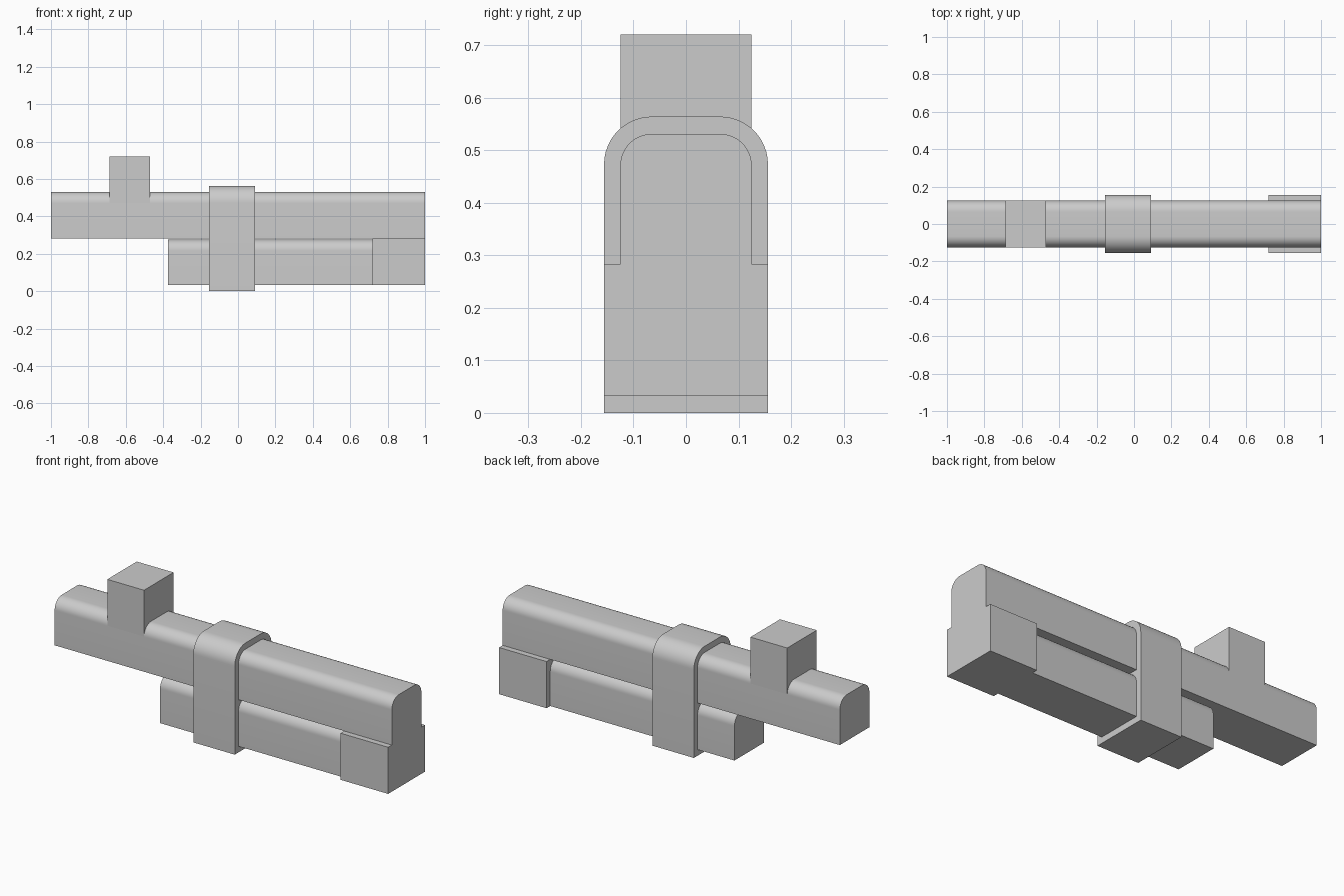
import bpy, bmesh, math

if "Cube" in bpy.data.objects:
    bpy.data.objects.remove(bpy.data.objects["Cube"])


def extrude_profile(name, pts, x0, x1):
    """Extrude a closed (y, z) outline along x."""
    bm = bmesh.new()
    face = bm.faces.new([bm.verts.new((x0, y, z)) for y, z in pts])
    res = bmesh.ops.extrude_face_region(bm, geom=[face])
    verts = [g for g in res["geom"] if isinstance(g, bmesh.types.BMVert)]
    bmesh.ops.translate(bm, verts=verts, vec=(x1 - x0, 0, 0))
    bmesh.ops.recalc_face_normals(bm, faces=bm.faces)
    mesh = bpy.data.meshes.new(name)
    bm.to_mesh(mesh)
    bm.free()
    obj = bpy.data.objects.new(name, mesh)
    bpy.context.collection.objects.link(obj)
    bpy.context.view_layer.objects.active = obj
    bpy.ops.object.select_all(action='DESELECT')
    obj.select_set(True)
    bpy.ops.object.shade_smooth_by_angle(angle=math.radians(30))
    return obj


def outline(half, z0, z1, r=0.0, steps=12):
    """Rectangle with optionally rounded top corners."""
    pts = [(-half, z0), (half, z0)]
    if r == 0:
        return pts + [(half, z1), (-half, z1)]
    for side, start in ((1, 0), (-1, 90)):
        for i in range(steps + 1):
            a = math.radians(start + 90 * i / steps)
            pts.append((side * (half - r) + r * math.cos(a),
                        z1 - r + r * math.sin(a)))
    return pts


# Long upper bar and shorter lower bar, both with rounded top edges
extrude_profile("upper_bar", outline(0.125, 0.283, 0.531, 0.06), -1.0, 1.0)
extrude_profile("lower_bar", outline(0.125, 0.033, 0.277, 0.06), -0.375, 0.75)

# Clamp wrapped around both bars
extrude_profile("clamp_band", outline(0.156, 0.0, 0.564, 0.091), -0.156, 0.09)

# Square block joining the bars at the end
extrude_profile("end_block", outline(0.156, 0.033, 0.283), 0.718, 1.0)

# Upright block rising from the upper bar
extrude_profile("top_block", outline(0.125, 0.471, 0.72), -0.688, -0.47)
